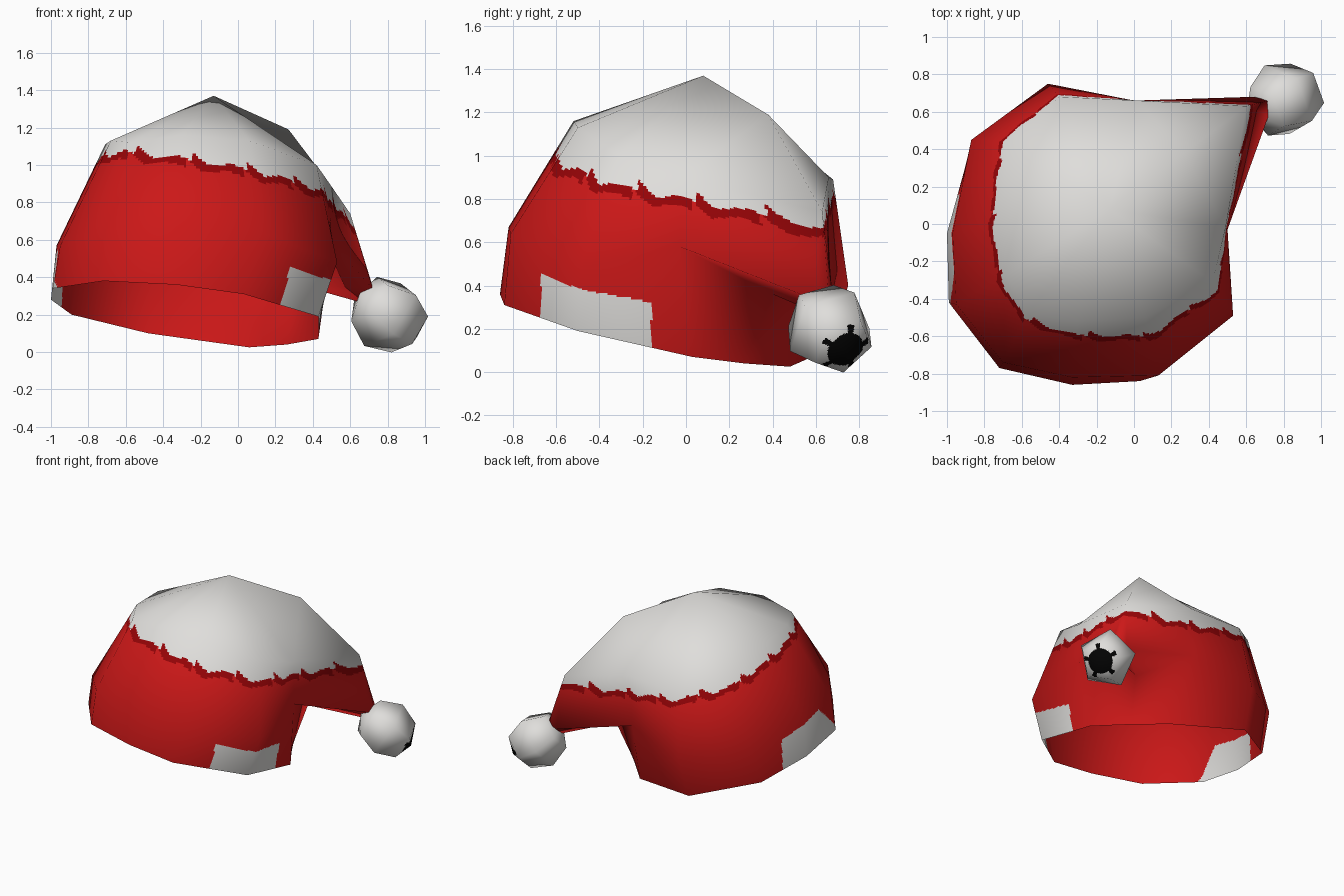
import bpy
import bmesh
import math
from mathutils import Matrix, Vector

cube = bpy.data.objects.get("Cube")
if cube:
    bpy.data.objects.remove(cube, do_unlink=True)


def material(name, red, green, blue):
    mat = bpy.data.materials.new(name)
    mat.use_nodes = True
    mat.diffuse_color = (red, green, blue, 1)
    mat.node_tree.nodes["Principled BSDF"].inputs["Base Color"].default_value = (red, green, blue, 1)
    return mat


RED, DARK, WHITE, BLACK = range(4)
palette = [material("red_cloth", .6, .009, .009),
           material("dark_red_trim", .3, .001, .002),
           material("soft_white", .74, .73, .71),
           material("black_mark", .001, .001, .001)]


def finish(bm, name, rule, cuts):
    """Divide the coarse faces finely, colour them by rule, keep the coarse smooth normals."""
    bm.normal_update()
    layer = bm.verts.layers.float_vector.new("coarse_normal")
    for vert in bm.verts:
        vert[layer] = vert.normal
    bmesh.ops.subdivide_edges(bm, edges=bm.edges[:], cuts=cuts, use_grid_fill=True)
    for face in bm.faces:
        face.smooth = True
        face.material_index = rule(face.calc_center_median())
    normals = [vert[layer].normalized() for vert in bm.verts]
    bm.verts.layers.float_vector.remove(layer)
    mesh = bpy.data.meshes.new(name)
    bm.to_mesh(mesh)
    bm.free()
    for mat in palette:
        mesh.materials.append(mat)
    mesh.normals_split_custom_set_from_vertices(normals)
    obj = bpy.data.objects.new(name, mesh)
    bpy.context.collection.objects.link(obj)
    return obj


# Tilted planes: the open rim and the edge of the white top
def rim_height(x, y):
    return .14 - .15 * x - .2 * y


def snow_height(x, y):
    return .88 - .17 * x - .17 * y


# Hat rings, counterclockwise from the front, all with one column under the tail
rim_points = [(-.33, -.86, .36), (.03, -.84, .31), (.43, -.5, .19), (.43, .03, .07),
              (.26, .27, .04), (.06, .48, .025), (-.48, .65, .1), (-.89, .35, .2),
              (-1, -.05, .28), (-.99, -.42, .34), (-.72, -.77, .38)]
waist_points = [(-.33, -.82, .67), (.13, -.81, .64), (.53, -.49, .48), (.5, -.03, .58),
                (.32, .4, .36), (0, .66, .52), (-.46, .75, .4), (-.87, .45, .48),
                (-.97, -.05, .57), (-.95, -.43, .57), (-.7, -.74, .64)]
crown_points = [(-.3, -.52, 1.16), (.06, -.5, 1.13), (.42, -.31, 1), (.49, -.02, .9),
                (.6, .63, .74), (.02, .66, .9), (-.4, .68, .89), (-.68, .44, 1),
                (-.71, .03, 1.11), (-.68, -.27, 1.13), (-.57, -.48, 1.12)]

bm = bmesh.new()
rim = [bm.verts.new(p) for p in rim_points]
waist = [bm.verts.new(p) for p in waist_points]
crown = [bm.verts.new(p) for p in crown_points]
peak = bm.verts.new((-.13, .08, 1.37))
ridge = bm.verts.new((.27, .38, 1.19))
tail_front = bm.verts.new((.72, .58, .34))
tail_tip = bm.verts.new((.72, .66, .35))
tail_back = bm.verts.new((.64, .68, .33))
tail_under = bm.verts.new((.64, .61, .27))
TAIL = 4

count = len(rim)
for i in range(count):
    j = (i + 1) % count
    # Lower wall
    bm.faces.new((rim[i], rim[j], waist[j], waist[i]))
    # Upper wall and top fan, leaving the tail columns open
    if TAIL not in (i, j):
        bm.faces.new((waist[i], waist[j], crown[j], crown[i]))
        bm.faces.new((crown[i], crown[j], peak))
    else:
        bm.faces.new((crown[i], crown[j], ridge))

# Drooping tail
before, after = TAIL - 1, TAIL + 1
for face in [(crown[before], ridge, peak), (ridge, crown[after], peak),
             (waist[before], tail_front, crown[TAIL], crown[before]),
             (tail_front, tail_tip, crown[TAIL]), (tail_tip, tail_back, crown[TAIL]),
             (tail_back, waist[after], crown[after], crown[TAIL]),
             (waist[before], waist[TAIL], tail_front),
             (waist[TAIL], tail_under, tail_front),
             (waist[TAIL], waist[after], tail_back),
             (waist[TAIL], tail_back, tail_under),
             (tail_front, tail_under, tail_back, tail_tip)]:
    bm.faces.new(face)


def hat_colour(c):
    # White patches on both sides of the rim
    above_rim = c.z - rim_height(c.x, c.y)
    if above_rim < .22:
        if c.x > .2 and -.67 < c.y < -.16:
            return WHITE
        if c.x < -.8 and -.43 + above_rim * .8 < c.y < .16:
            return WHITE
    # Curled edge of the white top with a dark border
    height = c.z - snow_height(c.x, c.y)
    turn = math.atan2(c.y - .05, c.x + .1) / math.tau * 14

    def curl(t):
        return .05 * max(0, 1 - (t % 1) * 3) - .015 * math.sin(math.tau * t)
    if height > curl(turn):
        return WHITE
    if height > curl(turn + .08) - .045:
        return DARK
    return RED


finish(bm, "hat", hat_colour, 36)

# Pompom: five-sided ball with a star mark around one pole
axis = Vector((.72, .42, -.56)).normalized()
down = Vector((0, 0, -1))
down = (down - axis * down.dot(axis)).normalized()
turn_to_axis = Matrix((down, axis.cross(down), axis)).transposed()


def pompom_colour(c):
    radius, angle = math.hypot(c.x, c.y), math.atan2(c.y, c.x)
    reach = .125 if math.cos(5 * (angle - math.pi)) > .75 else .09
    return BLACK if c.z > 0 and radius < reach else WHITE


bm = bmesh.new()
bmesh.ops.create_uvsphere(bm, u_segments=5, v_segments=4, radius=.212)
pompom = finish(bm, "pompom", pompom_colour, 20)
pompom.matrix_world = Matrix.Translation((.805, .665, .2)) @ turn_to_axis.to_4x4()
